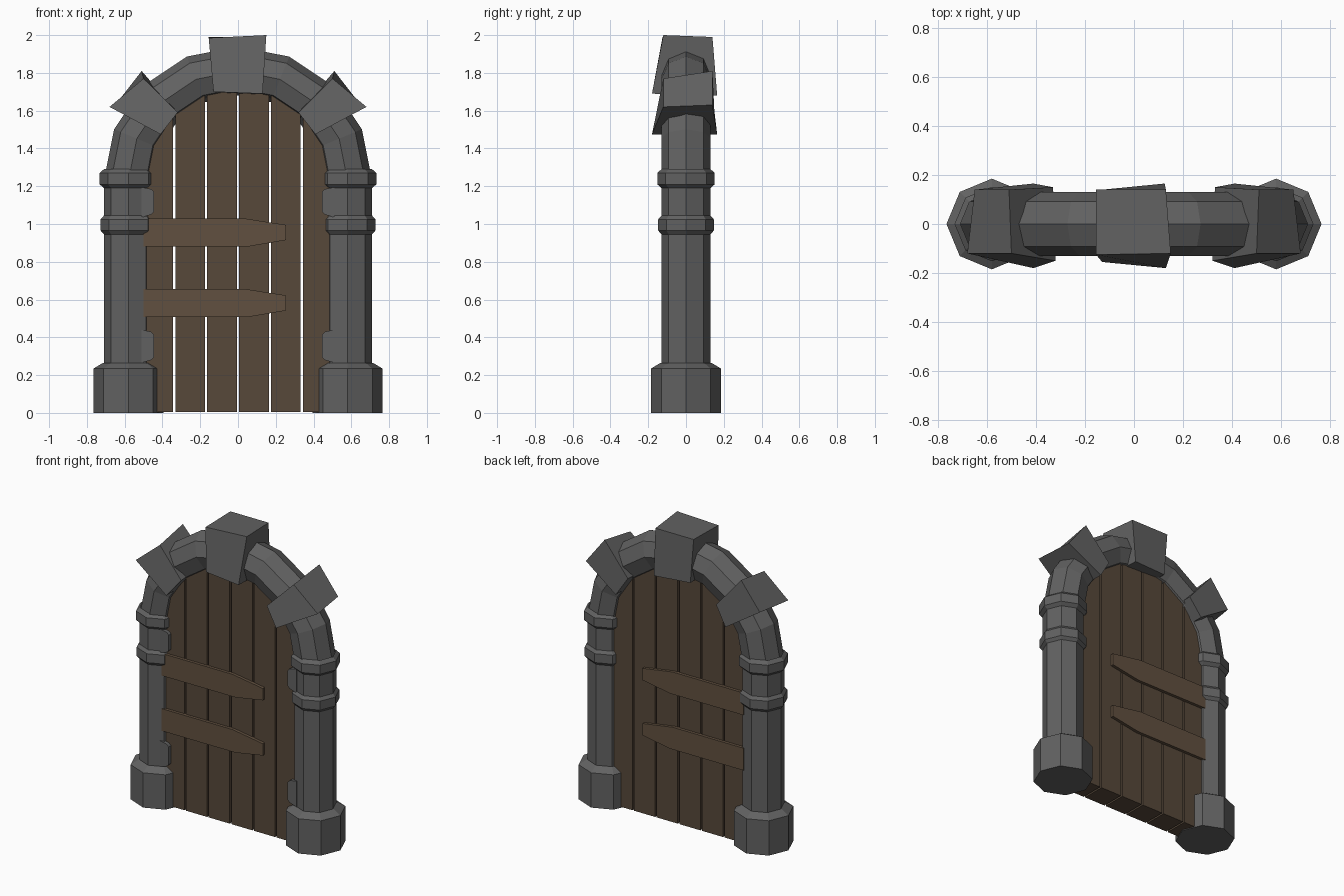
import bpy, bmesh
from math import sin, cos, pi, sqrt, radians

if "Cube" in bpy.data.objects:
    bpy.data.objects.remove(bpy.data.objects["Cube"])

COL_X, COL_R, SPRING = 0.58, 0.13, 1.23   # column centre, tube radius, arch spring height


def material(name, rgb):
    m = bpy.data.materials.new(name)
    m.diffuse_color = (*rgb, 1)
    m.use_nodes = True
    m.node_tree.nodes["Principled BSDF"].inputs["Base Color"].default_value = m.diffuse_color
    return m


PLANK = material("plank_wood", (0.095, 0.065, 0.042))
STRAP = material("strap_wood", (0.12, 0.08, 0.05))
STONE = material("stone", (0.12, 0.12, 0.12))


def finish(bm, name, mat):
    bmesh.ops.recalc_face_normals(bm, faces=bm.faces)
    me = bpy.data.meshes.new(name)
    bm.to_mesh(me)
    bm.free()
    me.materials.append(mat)
    ob = bpy.data.objects.new(name, me)
    bpy.context.collection.objects.link(ob)
    return ob


def loft(name, rings, mat, caps=True):
    """Skin a list of equal-length point rings."""
    bm = bmesh.new()
    vs = [[bm.verts.new(p) for p in r] for r in rings]
    n = len(rings[0])
    for a, b in zip(vs, vs[1:]):
        for i in range(n):
            j = (i + 1) % n
            bm.faces.new((a[i], a[j], b[j], b[i]))
    if caps:
        bm.faces.new(vs[0])
        bm.faces.new(vs[-1])
    return finish(bm, name, mat)


def slab(name, outline, y0, y1, mat):
    """Extrude an x/z outline between two depths."""
    return loft(name, [[(x, y, z) for x, z in outline] for y in (y0, y1)], mat)


def turned(name, x, profile, caps):
    """Octagonal turned part on a column axis, profile of (radius, z)."""
    return loft(name, [[(x + r * cos(k * pi / 4), r * sin(k * pi / 4), z) for k in range(8)]
                       for r, z in profile], STONE, caps)


# Columns and arch as one octagonal tube
path = [((-COL_X, 0.2), pi)]
for k in range(9):
    a = pi - k * radians(22.5)
    path.append(((COL_X * cos(a), SPRING + COL_X * sin(a)), a))
path.append(((COL_X, 0.2), 0))
rings = []
for (cx, cz), a in path:
    rings.append([(cx + COL_R * cos(t) * cos(a), COL_R * sin(t), cz + COL_R * cos(t) * sin(a))
                  for t in [k * pi / 4 for k in range(8)]])
loft("arch_frame", rings, STONE)

# Mirrored stone details
for side, s in (("left", -1), ("right", 1)):
    turned(f"base_{side}", s * COL_X,
           [(0.185, 0), (0.185, 0.235), (0.135, 0.265)], True)
    for n, zc, r in (("upper", 1.24, 0.152), ("lower", 0.995, 0.147)):
        turned(f"{n}_band_{side}", s * COL_X,
               [(0.128, zc - 0.052), (r, zc - 0.03), (r, zc + 0.03), (0.128, zc + 0.052)], False)
    # small blocks on the inner front of the columns
    for n, z0, z1 in (("upper", 1.05, 1.185), ("lower", 0.28, 0.43)):
        slab(f"{n}_hinge_block_{side}",
             [(s * 0.51, z0 - 0.015), (s * 0.46, z0), (s * 0.445, z0 + 0.015),
              (s * 0.445, z1 - 0.015), (s * 0.46, z1), (s * 0.51, z1 + 0.01)],
             -0.105, -0.06, STONE)
    # shoulder stone, outer face then inner face
    outer = [(0.50, -0.12, 1.77), (0.68, -0.12, 1.62), (0.65, 0.14, 1.63), (0.51, 0.14, 1.81)]
    inner = [(0.32, -0.15, 1.59), (0.41, -0.18, 1.475), (0.41, 0.165, 1.475), (0.33, 0.15, 1.60)]
    loft(f"shoulder_stone_{side}", [[(s * x, y, z) for x, y, z in f] for f in (outer, inner)], STONE)

# Keystone
loft("keystone", [
    [(-0.155, -0.125, 1.985), (0.15, -0.12, 2.0), (0.13, 0.14, 1.99), (-0.155, 0.14, 1.99)],
    [(-0.13, -0.155, 1.70), (0.13, -0.18, 1.69), (0.125, 0.165, 1.68), (-0.13, 0.14, 1.69)]], STONE)

# Door planks with tops following the arch
for i in range(6):
    x0 = -0.501 + 0.169 * i
    x1 = x0 + 0.157
    top = [(x, SPRING + sqrt(max(0, 0.505 ** 2 - x * x)))
           for x in [x1 + (x0 - x1) * k / 2 for k in range(3)]]
    slab(f"plank_{i + 1}", [(x0, 0.005), (x1, 0.005)] + top, -0.08, 0.08, PLANK)

# Cross straps on both faces
for n, z in (("upper", 0.955), ("lower", 0.582)):
    for face, s in (("front", -1), ("back", 1)):
        slab(f"{n}_strap_{face}",
             [(-0.50, z - 0.075), (0.05, z - 0.075), (0.255, z - 0.04),
              (0.255, z + 0.04), (0.03, z + 0.075), (-0.50, z + 0.075)],
             s * 0.075, s * 0.10, STRAP)
